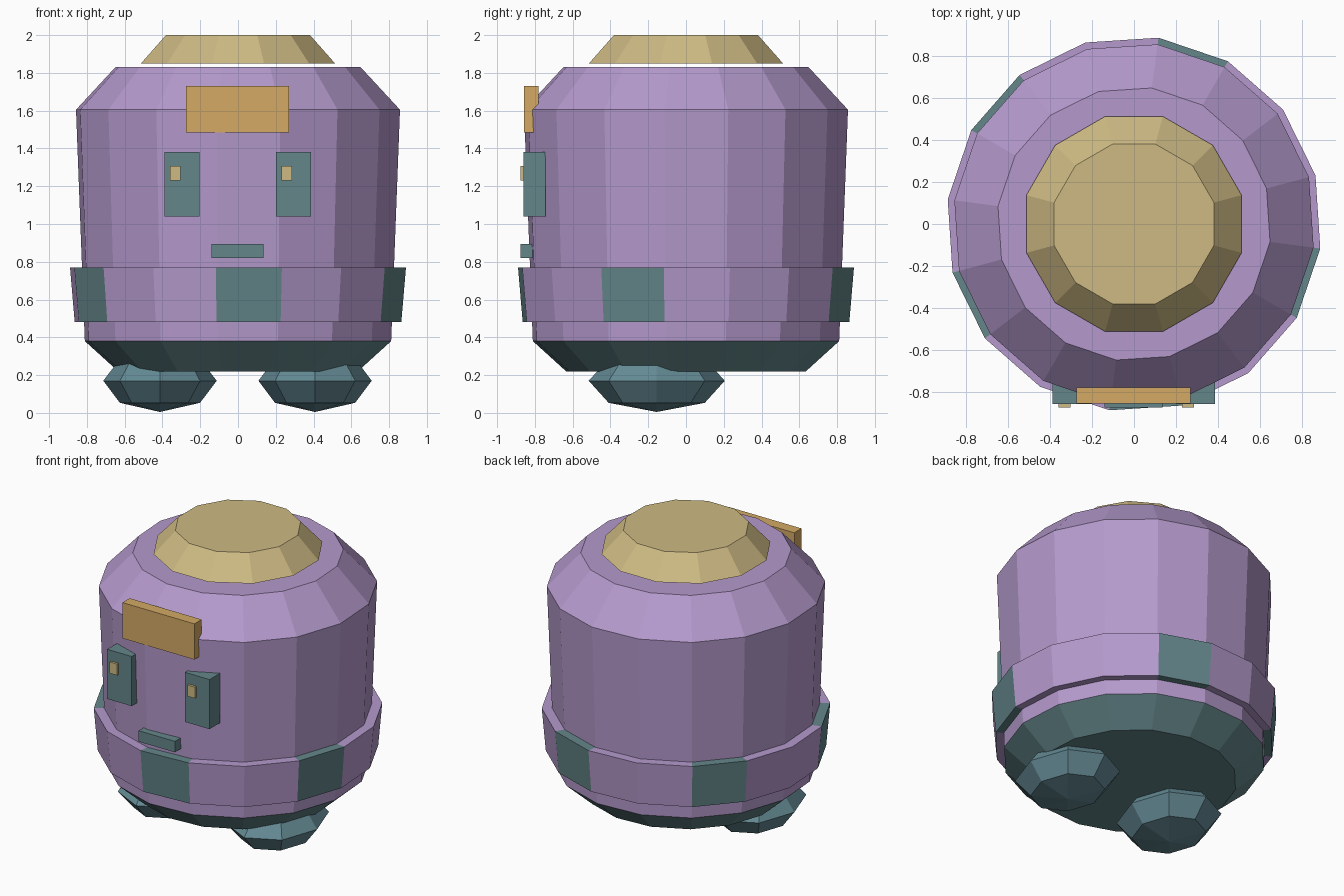
import bpy
import bmesh
from math import cos, sin, radians, tau
from mathutils import Matrix

if "Cube" in bpy.data.objects:
    bpy.data.objects.remove(bpy.data.objects["Cube"], do_unlink=True)


def material(name, rgb):
    """Flat material from an 8-bit sRGB colour, stored linear."""
    lin = [((c / 255 + 0.055) / 1.055) ** 2.4 for c in rgb]
    mat = bpy.data.materials.new(name)
    mat.use_nodes = True
    mat.diffuse_color = (*lin, 1)
    mat.node_tree.nodes["Principled BSDF"].inputs["Base Color"].default_value = (*lin, 1)
    return mat


LILAC = material("lilac", (181, 154, 205))
TEAL = material("teal", (100, 134, 138))
SLATE = material("slate_blue", (100, 138, 148))
SAND = material("sand", (206, 186, 131))
OCHRE = material("ochre", (212, 170, 100))


def finish(name, bm, *mats):
    bmesh.ops.recalc_face_normals(bm, faces=bm.faces)
    mesh = bpy.data.meshes.new(name)
    bm.to_mesh(mesh)
    bm.free()
    for mat in mats:
        mesh.materials.append(mat)
    obj = bpy.data.objects.new(name, mesh)
    bpy.context.collection.objects.link(obj)
    return obj


def lathe(name, profile, sides, mats, rule=None, closed=False):
    """Spin (radius, z) points into a faceted solid; rule(segment, z) picks the colour."""
    bm = bmesh.new()
    start = radians(15)
    rings = [[bm.verts.new((r * cos(start + tau * i / sides),
                            r * sin(start + tau * i / sides), z))
              for i in range(sides)] for r, z in profile]
    pairs = list(zip(rings, rings[1:]))
    if closed:
        pairs.append((rings[-1], rings[0]))
    else:
        bm.faces.new(rings[0])
        bm.faces.new(rings[-1])
    for low, high in pairs:
        for i in range(sides):
            j = (i + 1) % sides
            face = bm.faces.new((low[i], low[j], high[j], high[i]))
            if rule:
                face.material_index = rule(i, face.calc_center_median().z)
    if rule and not closed:
        for face in bm.faces:
            if len(face.verts) == sides:
                face.material_index = rule(0, face.calc_center_median().z)
    return finish(name, bm, *mats)


def box(name, x, y, z, mat):
    bm = bmesh.new()
    spans = (x, y, z)
    size = [b - a for a, b in spans]
    centre = [(a + b) / 2 for a, b in spans]
    bmesh.ops.create_cube(bm, size=1, matrix=Matrix.Translation(centre) @ Matrix.Diagonal((*size, 1)))
    return finish(name, bm, mat)


# Barrel body with a teal underside
lathe("body", [(0.64, 0.22), (0.818, 0.38), (0.865, 1.605), (0.655, 1.83)], 16,
      (LILAC, TEAL), lambda i, z: int(z < 0.38))

# Belt with every third panel teal
lathe("belt", [(0.79, 0.48), (0.872, 0.48), (0.897, 0.77), (0.79, 0.77)], 16,
      (LILAC, TEAL), lambda i, z: int(i % 3 == 2), closed=True)

# Lid hovering just above the body
lathe("lid", [(0.532, 1.85), (0.395, 2.0)], 12, (SAND,))

# Face
box("brow_plate", (-0.275, 0.27), (-0.858, -0.78), (1.485, 1.73), OCHRE)
box("mouth", (-0.14, 0.135), (-0.876, -0.81), (0.82, 0.895), TEAL)
for side, x in (("right", -0.297), ("left", 0.293)):
    box(side + "_eye", (x - 0.093, x + 0.093), (-0.86, -0.745), (1.04, 1.38), TEAL)
for side, x in (("right", -0.332), ("left", 0.258)):
    box(side + "_eye_glint", (x - 0.028, x + 0.028), (-0.876, -0.85), (1.23, 1.307), SAND)

# Squashed low-poly feet
for side, x in (("right", -0.413), ("left", 0.408)):
    bm = bmesh.new()
    bmesh.ops.create_uvsphere(bm, u_segments=8, v_segments=4, radius=1,
                              matrix=Matrix.Translation((x, -0.155, 0.17)) @ Matrix.Diagonal((0.3, 0.36, 0.165, 1)))
    finish(side + "_foot", bm, SLATE)
